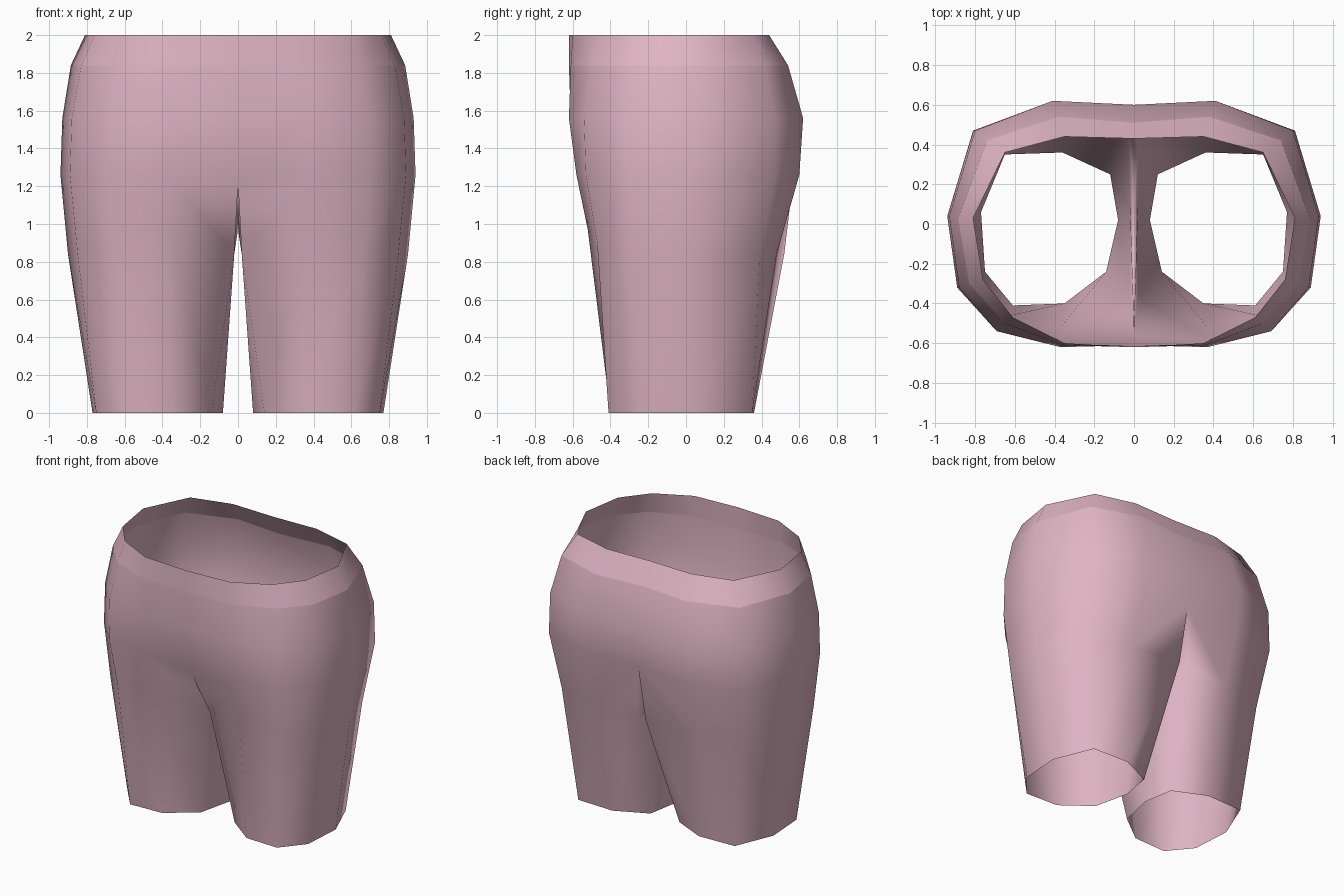
import bpy

# Remove the default cube only
default_cube = bpy.data.objects.get("Cube")
if default_cube:
    bpy.data.objects.remove(default_cube, do_unlink=True)


def make_material(name, colour):
    material = bpy.data.materials.new(name)
    material.use_nodes = True
    material.diffuse_color = colour
    shader = material.node_tree.nodes["Principled BSDF"]
    shader.inputs["Base Color"].default_value = colour
    shader.inputs["Roughness"].default_value = 0.8
    return material


def level_ring(height, outline):
    """Place a flat outline at one height."""
    return [(x, y, height) for x, y in outline]


# Half outlines of the body, running from front centre around the side to back centre
waist = level_ring(2, [(0, -.62), (.35, -.6), (.61, -.47), (.76, -.28),
                       (.81, .03), (.65, .36), (.35, .44), (0, .43)])
waistband_bottom = level_ring(1.84, [(0, -.62), (.36, -.61), (.65, -.5), (.83, -.3),
                                     (.885, .03), (.74, .42), (.38, .54), (0, .51)])
hip = level_ring(1.56, [(0, -.61), (.37, -.62), (.69, -.54), (.88, -.32),
                        (.93, .04), (.8, .47), (.41, .62), (0, .6)])
seat = level_ring(1.26, [(0, -.56), (.37, -.58), (.7, -.53), (.89, -.32),
                         (.94, .04), (.81, .47), (.41, .6), (0, .57)])
seat[0] = (0, -.56, 1.21)
crotch = (0, .1, .97)

# Closed leg outlines, from the front around the outside to the inner thigh
thigh = [(.37, -.52, .97), (.67, -.47, .9), (.85, -.3, .85), (.9, .04, .84), (.76, .39, .83),
         (.4, .48, .84), (.03, .52, .84), (.02, .08, .84), (.02, -.36, .84)]
hem = level_ring(0, [(.35, -.4), (.61, -.41), (.75, -.24), (.77, .06), (.65, .35),
                     (.36, .36), (.12, .25), (.08, .02), (.14, -.24)])

vertices = []
faces = []


def add_points(points):
    """Store points and return their indices."""
    start = len(vertices)
    vertices.extend(points)
    return list(range(start, len(vertices)))


def bridge(upper, lower, closed=False):
    """Join two rings with outward-facing quads."""
    count = len(upper)
    for i in range(count if closed else count - 1):
        j = (i + 1) % count
        faces.append((lower[i], lower[j], upper[j], upper[i]))


# Body shell, open at the waist
body_rings = [add_points(ring) for ring in (waist, waistband_bottom, hip, seat)]
for upper, lower in zip(body_rings, body_rings[1:]):
    bridge(upper, lower)

# Leg tube, open at the hem, starting from the seat and the crotch point
seat_ring = body_rings[-1]
leg_top = seat_ring[1:] + add_points([crotch]) + seat_ring[:1]
leg_rings = [leg_top, add_points(thigh), add_points(hem)]
for upper, lower in zip(leg_rings, leg_rings[1:]):
    bridge(upper, lower, closed=True)

mesh = bpy.data.meshes.new("shorts")
mesh.from_pydata(vertices, [], faces)
mesh.update()

# Smooth cloth with a crisp fold below the waistband
for polygon in mesh.polygons:
    polygon.use_smooth = True
waistband_fold = set(body_rings[1])
for edge in mesh.edges:
    edge.use_edge_sharp = set(edge.vertices) <= waistband_fold

mesh.materials.append(make_material("dusty pink cloth", (.74, .46, .55, 1)))
shorts = bpy.data.objects.new("shorts", mesh)
bpy.context.collection.objects.link(shorts)

# Second half
mirror = shorts.modifiers.new("mirror halves", "MIRROR")
mirror.use_axis = (True, False, False)
mirror.use_clip = True
mirror.merge_threshold = .001
